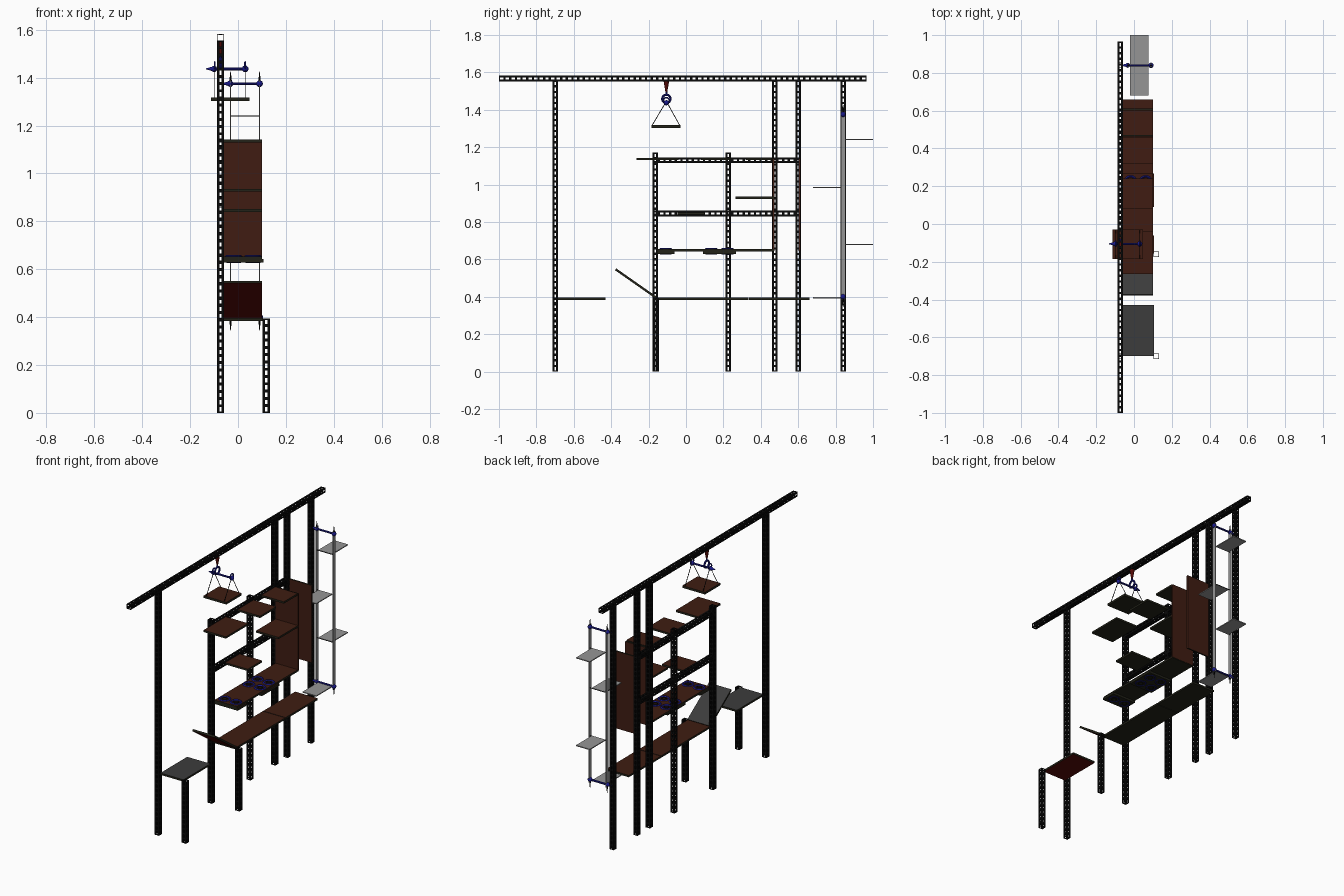
import bpy, bmesh, math
from mathutils import Vector

cube = bpy.data.objects.get("Cube")
if cube:
    bpy.data.objects.remove(cube, do_unlink=True)


def material(name, rgb, alpha=1.0):
    m = bpy.data.materials.new(name)
    m.use_nodes = True
    m.diffuse_color = (*rgb, alpha)
    shader = m.node_tree.nodes["Principled BSDF"]
    shader.inputs["Base Color"].default_value = (*rgb, 1)
    shader.inputs["Alpha"].default_value = alpha
    shader.inputs["Roughness"].default_value = 0.6
    return m


BLACK = material("black_steel", (0.003, 0.003, 0.003))
WOOD = material("dark_wood", (0.05, 0.012, 0.006))
OLIVE = material("olive_edge", (0.016, 0.016, 0.009))
GREY = material("grey_pad", (0.045, 0.045, 0.045))
RED = material("red_paint", (0.09, 0.003, 0.002))
BLUE = material("blue_metal", (0.01, 0.01, 0.25))
CLEAR = material("clear_acrylic", (0.3, 0.3, 0.3), 0.5)

POST_X, FRONT_X = -0.073, 0.118
BACK, FRONT = -0.058, 0.1


def make(name, bm, mats):
    me = bpy.data.meshes.new(name)
    bmesh.ops.recalc_face_normals(bm, faces=bm.faces)
    bm.to_mesh(me)
    bm.free()
    for m in mats:
        me.materials.append(m)
    ob = bpy.data.objects.new(name, me)
    bpy.context.collection.objects.link(ob)
    return ob


def slotted_tube(name, start, end, width=0.03):
    """Square tube with a row of slots along each of its four sides."""
    start, end = Vector(start), Vector(end)
    length = (end - start).length
    h, s = width / 2, width / 7
    steps = [-h, -s, s, h]
    ring = []
    for k in range(4):
        for t in steps[:3]:
            x, y = t, -h
            for _ in range(k):
                x, y = -y, x
            ring.append((x, y))
    count = max(1, round(length / 0.03))
    pitch = length / count
    levels = [0]
    for i in range(count):
        levels += [(i + 0.2) * pitch, (i + 0.8) * pitch]
    levels.append(length)
    bm = bmesh.new()
    rows = [[bm.verts.new((x, y, z)) for x, y in ring] for z in levels]
    for r in range(len(rows) - 1):
        for c in range(12):
            if r % 2 and c % 3 == 1:
                continue
            d = (c + 1) % 12
            bm.faces.new((rows[r][c], rows[r][d], rows[r + 1][d], rows[r + 1][c]))
    ob = make(name, bm, [BLACK])
    ob.location = start
    if abs((end - start).y) > 0.01:
        ob.rotation_euler.x = -math.pi / 2
    wall = ob.modifiers.new("wall", "SOLIDIFY")
    wall.thickness = 0.003
    wall.offset = -1
    return ob


def board(name, x, y, z, top=WOOD, edge=OLIVE, bottom=OLIVE):
    """Box from axis ranges, with separate top, edge and bottom colours."""
    bm = bmesh.new()
    bmesh.ops.create_cube(bm, size=1)
    bm.normal_update()
    for v in bm.verts:
        v.co = Vector([v.co[i] * (r[1] - r[0]) for i, r in enumerate((x, y, z))])
    for f in bm.faces:
        f.material_index = 0 if f.normal.z > 0.5 else 2 if f.normal.z < -0.5 else 1
    ob = make(name, bm, [top, edge, bottom])
    ob.location = [sum(r) / 2 for r in (x, y, z)]
    return ob


def rod(name, a, b, r1, r2, mat, sides=10):
    a, b = Vector(a), Vector(b)
    bm = bmesh.new()
    bmesh.ops.create_cone(bm, cap_ends=True, segments=sides, radius1=r1,
                          radius2=r2, depth=(b - a).length)
    ob = make(name, bm, [mat])
    ob.location = (a + b) / 2
    ob.rotation_euler = (b - a).to_track_quat("Z", "Y").to_euler()
    return ob


def ball(name, loc, r, mat):
    bm = bmesh.new()
    bmesh.ops.create_uvsphere(bm, u_segments=16, v_segments=10, radius=r)
    ob = make(name, bm, [mat])
    ob.location = loc
    for p in ob.data.polygons:
        p.use_smooth = True


def ring(name, loc, major, minor, mat, rot=(0, 0, 0), tall=1):
    bpy.ops.mesh.primitive_torus_add(location=loc, rotation=rot, major_radius=major,
                                     minor_radius=minor, major_segments=24, minor_segments=8)
    ob = bpy.context.object
    ob.name = name
    ob.scale.z = tall
    ob.data.materials.append(mat)
    bpy.ops.object.shade_smooth_by_angle()


def spreader_bar(name, x0, x1, y, z):
    """Blue bar along x with a pointed end, a collar and a ball."""
    rod(name, (x0, y, z), (x1, y, z), 0.006, 0.006, BLUE)
    rod(name + "_point", (x0 + 0.005, y, z), (x0 - 0.033, y, z), 0.013, 0.002, BLUE)
    ball(name + "_collar", (x0, y, z), 0.013, BLUE)
    ball(name + "_ball", (x1, y, z), 0.014, BLUE)


# Steel frame
for i, (y, top) in enumerate([(-0.7, 1.555), (-0.165, 1.17), (0.225, 1.17),
                              (0.475, 1.555), (0.6, 1.555), (0.84, 1.555)]):
    slotted_tube(f"post_{i + 1}", (POST_X, y, 0), (POST_X, y, top))
for name, y in (("stool_leg", -0.7), ("bench_leg", -0.16)):
    slotted_tube(name, (FRONT_X, y, 0), (FRONT_X, y, 0.395))
slotted_tube("top_beam", (POST_X, -1, 1.567), (POST_X, 0.965, 1.567))
for name, z in (("lower_rail", 0.845), ("upper_rail", 1.13)):
    slotted_tube(name, (POST_X, -0.175, z), (POST_X, 0.61, z))

# Horizontal shelves, bench and counter
for name, y0, y1, z in [("bench_front", -0.165, 0.333, 0.39), ("bench_rear", 0.337, 0.66, 0.39),
                        ("counter", -0.155, 0.47, 0.648), ("small_shelf", -0.045, 0.1, 0.845),
                        ("middle_shelf", 0.265, 0.47, 0.93), ("top_shelf_front", -0.265, -0.04, 1.136),
                        ("top_shelf_middle", 0.08, 0.24, 1.136), ("top_shelf_rear", 0.32, 0.46, 1.136)]:
    board(name, (BACK, FRONT), (y0, y1), (z - 0.006, z + 0.006))

# Vertical panels
for name, y in (("front_panel", 0.467), ("rear_panel", 0.606)):
    board(name, (BACK, FRONT), (y - 0.005, y + 0.005), (0.645, 1.138), top=OLIVE, edge=WOOD)

# Ring trays set into the counter
for name, y0, y1, rows in (("front_tray", -0.155, -0.062, [-0.108]),
                           ("rear_tray", 0.09, 0.267, [0.135, 0.222])):
    board(name, (BACK, 0.107), (y0, y1), (0.629, 0.643))
    for y in rows:
        for x in (-0.018, 0.062):
            ring(name + "_ring", (x, y, 0.643), 0.03, 0.008, BLUE, tall=2.1)
            ring(name + "_inner_ring", (x, y, 0.643), 0.014, 0.005, BLACK, tall=3.2)

# Stool seat and tilted backrest
board("stool_seat", (BACK, 0.105), (-0.7, -0.43), (0.384, 0.396), GREY, OLIVE, RED)
rest = board("tilted_rest", (BACK, FRONT), (-0.4, -0.136), (0.465, 0.477), GREY, OLIVE, RED)
rest.rotation_euler.x = -math.radians(35)

# Hanging tray with its hook, bar and ropes
HY = -0.105
rod("hook_cone", (POST_X, HY, 1.553), (POST_X, HY, 1.49), 0.015, 0.004, RED, 12)
ring("hook_ring", (POST_X, HY, 1.458), 0.022, 0.006, BLUE, (0, math.pi / 2, 0))
spreader_bar("hanging_bar", -0.1, 0.03, HY, 1.437)
rod("hook_stem", (POST_X, HY, 1.495), (POST_X, HY, 1.478), 0.005, 0.005, BLUE)
board("hanging_tray", (-0.113, 0.047), (-0.185, -0.03), (1.303, 1.317))
for x in (-0.097, 0.03):
    ring("rope_ring", (x, HY, 1.45), 0.015, 0.004, BLUE, (0, math.pi / 2, 0))
    for y in (-0.182, -0.033):
        rod("tray_rope", (x, HY, 1.445), (x, y, 1.315), 0.002, 0.002, BLACK, 6)

# Clear ladder with alternating shelves
LY = 0.84
for z in (1.375, 0.4):
    spreader_bar("ladder_bar", -0.033, 0.09, LY, z)
for x in (-0.031, 0.09):
    board("ladder_strip", (x - 0.002, x + 0.002), (LY - 0.012, LY + 0.012),
          (0.385, 1.39), CLEAR, CLEAR, CLEAR)
    rod("upper_spike", (x, LY, 1.38), (x, LY, 1.425), 0.006, 0.001, BLACK, 8)
    rod("lower_spike", (x, LY, 0.395), (x, LY, 0.345), 0.006, 0.001, BLACK, 8)
for i, z in enumerate((0.395, 0.68, 0.985, 1.24)):
    y0 = 0.84 if i % 2 else 0.68
    board("clear_shelf", (-0.02, 0.077), (y0, y0 + 0.16), (z - 0.003, z + 0.003),
          CLEAR, CLEAR, CLEAR)
    rod("shelf_pin", (-0.031, LY, z), (0.09, LY, z), 0.002, 0.002, BLACK, 6)
